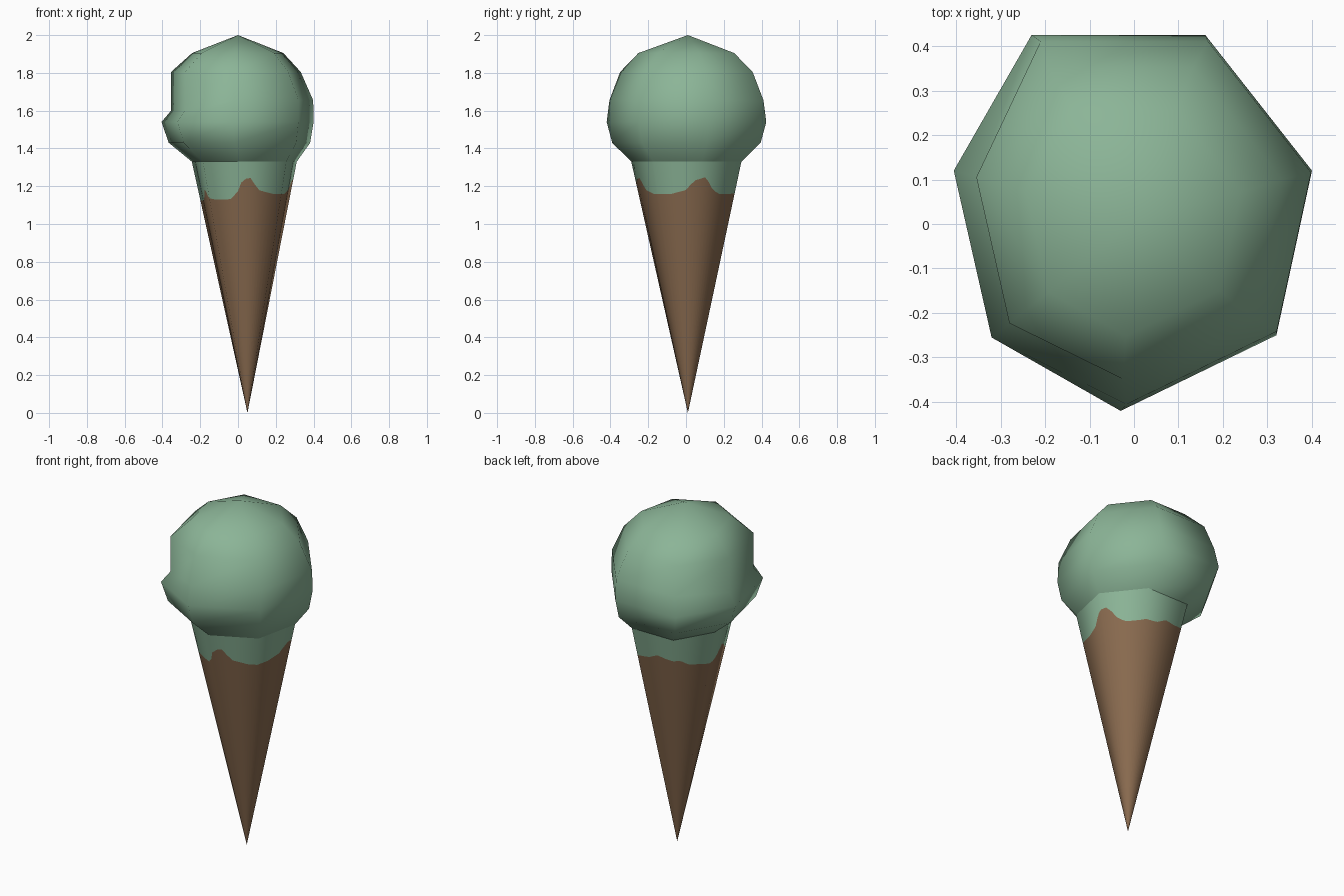
import bpy, math
from mathutils import Vector

if "Cube" in bpy.data.objects:
    bpy.data.objects.remove(bpy.data.objects["Cube"])

def material(name, rgb):
    m = bpy.data.materials.new(name)
    m.diffuse_color = (*rgb, 1)
    m.use_nodes = True
    m.node_tree.nodes["Principled BSDF"].inputs["Base Color"].default_value = m.diffuse_color
    return m

MINT = material("mint green", (0.26, 0.46, 0.31))
WAFER = material("wafer brown", (0.25, 0.145, 0.078))

# Seven-sided outline shared by scoop and cone (counter-clockwise)
OUTLINE = [(0.40, 0.12), (0.16, 0.425), (-0.23, 0.425), (-0.405, 0.12),
           (-0.32, -0.255), (-0.03, -0.42), (0.32, -0.25)]
N = len(OUTLINE)
TIP = Vector((0.05, 0.01, 0))
RIM_Z, RIM_SCALE, RIM_X = 1.33, 0.69, 0.035

def build(name, verts, faces, mat, normals=None):
    me = bpy.data.meshes.new(name)
    me.from_pydata(verts, [], faces)
    me.materials.append(mat)
    me.update()
    me.polygons.foreach_set("use_smooth", [True] * len(me.polygons))
    if normals:
        me.normals_split_custom_set_from_vertices(normals)
    ob = bpy.data.objects.new(name, me)
    bpy.context.collection.objects.link(ob)
    return ob

def bridge(a, b, n):
    """Quads between ring starting at a (lower) and ring starting at b (upper)."""
    return [(a + i, a + (i + 1) % n, b + (i + 1) % n, b + i) for i in range(n)]

# Scoop: stacked rings (height, scale, x offset), with a lip on the front left
verts, faces = [], []
rings = [(RIM_Z, RIM_SCALE, RIM_X), (1.43, 0.93, 0.01), (1.54, 1.0, 0),
         (1.655, 0.965, 0.012), (1.805, 0.83, 0), (1.905, 0.6, 0)]
for r, (z, s, ox) in enumerate(rings):
    for i, (x, y) in enumerate(OUTLINE):
        k, h, o = s, z, ox
        if r == 3 and i in (3, 4):        # bitten-in wall above the lip
            k, h, o = 0.875, 1.60, 0
        if r == 4 and i in (3, 4):
            k = 0.875
        verts.append((x * k + o, y * k, h))
for r in range(len(rings) - 1):
    faces += bridge(r * N, (r + 1) * N, N)
top = len(verts)
verts.append((0, 0.01, 2.0))
last = (len(rings) - 1) * N
faces += [(last + i, last + (i + 1) % N, top) for i in range(N)]
build("ice_cream_scoop", verts, faces, MINT)

# Wavy lower edge of the ice cream: (angle in degrees, height)
DRIP = [(0, 1.18), (10, 1.23), (24, 1.25), (34, 1.19), (45, 1.16), (65, 1.16),
        (85, 1.17), (98, 1.20), (110, 1.19), (124, 1.19), (135, 1.15),
        (178, 1.12), (190, 1.14), (203, 1.19), (215, 1.14), (225, 1.13),
        (250, 1.13), (261, 1.17), (267, 1.23), (276, 1.25), (288, 1.18),
        (310, 1.16), (340, 1.16), (360, 1.18)]

def drip_height(deg):
    for (a, za), (b, zb) in zip(DRIP, DRIP[1:]):
        if a <= deg <= b:
            return za + (zb - za) * (deg - a) / (b - a)

# Rim points, subdivided along each of the seven sides
STEP = 9
rim, edge, normals = [], [], []
slope = 0.2
for i in range(N):
    a, b = Vector(OUTLINE[i]), Vector(OUTLINE[(i + 1) % N])
    for j in range(STEP):
        t = j / STEP
        p = a.lerp(b, t)
        d = a.normalized().lerp(b.normalized(), t).normalized()
        q = Vector((p.x * RIM_SCALE + RIM_X, p.y * RIM_SCALE, RIM_Z))
        deg = math.degrees(math.atan2(p.y, p.x)) % 360
        rim.append(q)
        edge.append(TIP.lerp(q, drip_height(deg) / RIM_Z))
        normals.append(Vector((d.x, d.y, -slope)).normalized())
M = len(rim)

# Melted skirt of ice cream over the cone
build("ice_cream_drip", edge + rim, bridge(0, M, M), MINT, normals * 2)

# Cone below the drip line, down to its point (one tip vertex per side)
build("wafer_cone", [TIP] * M + edge,
      [(i, M + (i + 1) % M, M + i) for i in range(M)], WAFER, normals * 2)
